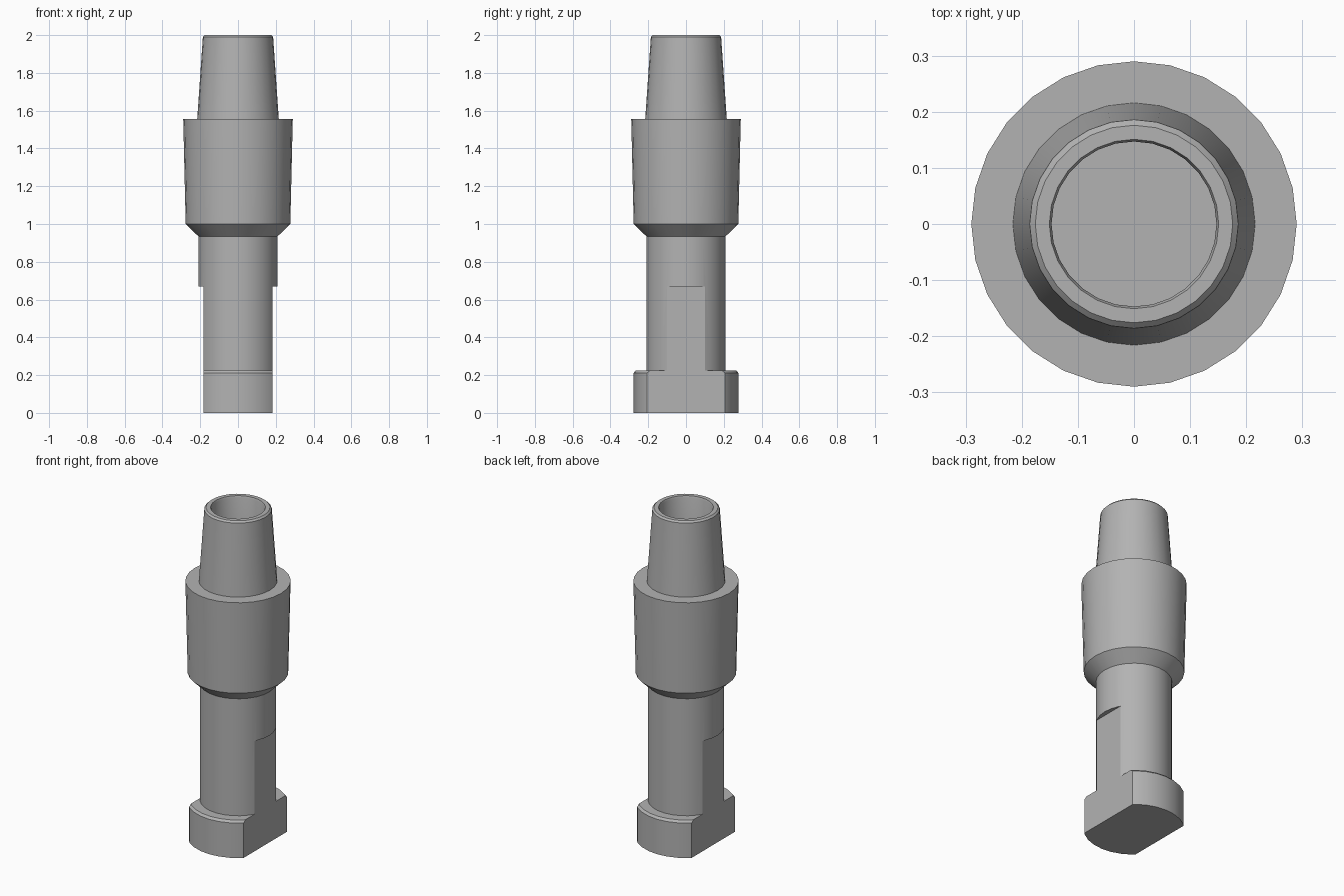
import bpy, bmesh, math

if "Cube" in bpy.data.objects:
    bpy.data.objects.remove(bpy.data.objects["Cube"], do_unlink=True)

SEGMENTS = 28
FLAT_X = 0.183     # distance of the wrench flats from the axis
FLAT_TOP = 0.67    # height where the flats end

# Single metal colour
steel = bpy.data.materials.new("steel grey")
steel.use_nodes = True
GREY = (0.45, 0.45, 0.45, 1)
steel.diffuse_color = GREY
steel.node_tree.nodes["Principled BSDF"].inputs["Base Color"].default_value = GREY


def make_object(name, bm):
    bmesh.ops.recalc_face_normals(bm, faces=bm.faces)
    mesh = bpy.data.meshes.new(name)
    bm.to_mesh(mesh)
    bm.free()
    obj = bpy.data.objects.new(name, mesh)
    bpy.context.collection.objects.link(obj)
    return obj


def lathe(name, profile):
    """Turn a (radius, height) profile about z and cap both ends."""
    bm = bmesh.new()
    rings = []
    for r, z in profile:
        angles = [2 * math.pi * i / SEGMENTS for i in range(SEGMENTS)]
        rings.append([bm.verts.new((r * math.cos(a), r * math.sin(a), z)) for a in angles])
    for low, high in zip(rings, rings[1:]):
        for i in range(SEGMENTS):
            j = (i + 1) % SEGMENTS
            bm.faces.new((low[i], low[j], high[j], high[i]))
    bm.faces.new(rings[0])
    bm.faces.new(rings[-1])
    obj = make_object(name, bm)
    obj.data.materials.append(steel)
    return obj


# Foot, shaft, flared collar, tapered neck and blind bore in one profile
body = lathe("turned_connector_body", [
    (0.277, 0), (0.277, 0.212), (0.265, 0.225), (0.21, 0.225),   # foot
    (0.21, 0.935), (0.277, 1.0),                                 # shaft, bevel
    (0.29, 1.555), (0.216, 1.555),                               # collar
    (0.186, 1.99), (0.176, 2.0),                                 # neck
    (0.151, 2.0), (0.147, 1.99), (0.147, 1.45),                  # bore
])

# Flats milled on both sides of the shaft and foot
for side in (-1, 1):
    bm = bmesh.new()
    bmesh.ops.create_cube(bm, size=1)
    bmesh.ops.scale(bm, vec=(0.4, 1, FLAT_TOP + 0.2), verts=bm.verts)
    bmesh.ops.translate(bm, vec=(side * (FLAT_X + 0.2), 0, FLAT_TOP / 2 - 0.1), verts=bm.verts)
    cutter = make_object("flat_cutter", bm)
    cutter.hide_render = True
    bpy.context.view_layer.objects.active = body
    cut = body.modifiers.new("flat", 'BOOLEAN')
    cut.operation = 'DIFFERENCE'
    cut.solver = 'EXACT'
    cut.object = cutter
    bpy.ops.object.modifier_apply(modifier=cut.name)
    bpy.data.objects.remove(cutter, do_unlink=True)

# Smooth turned surfaces, crisp edges
bpy.ops.object.select_all(action='DESELECT')
body.select_set(True)
bpy.context.view_layer.objects.active = body
bpy.ops.object.shade_smooth_by_angle(angle=math.radians(25))
